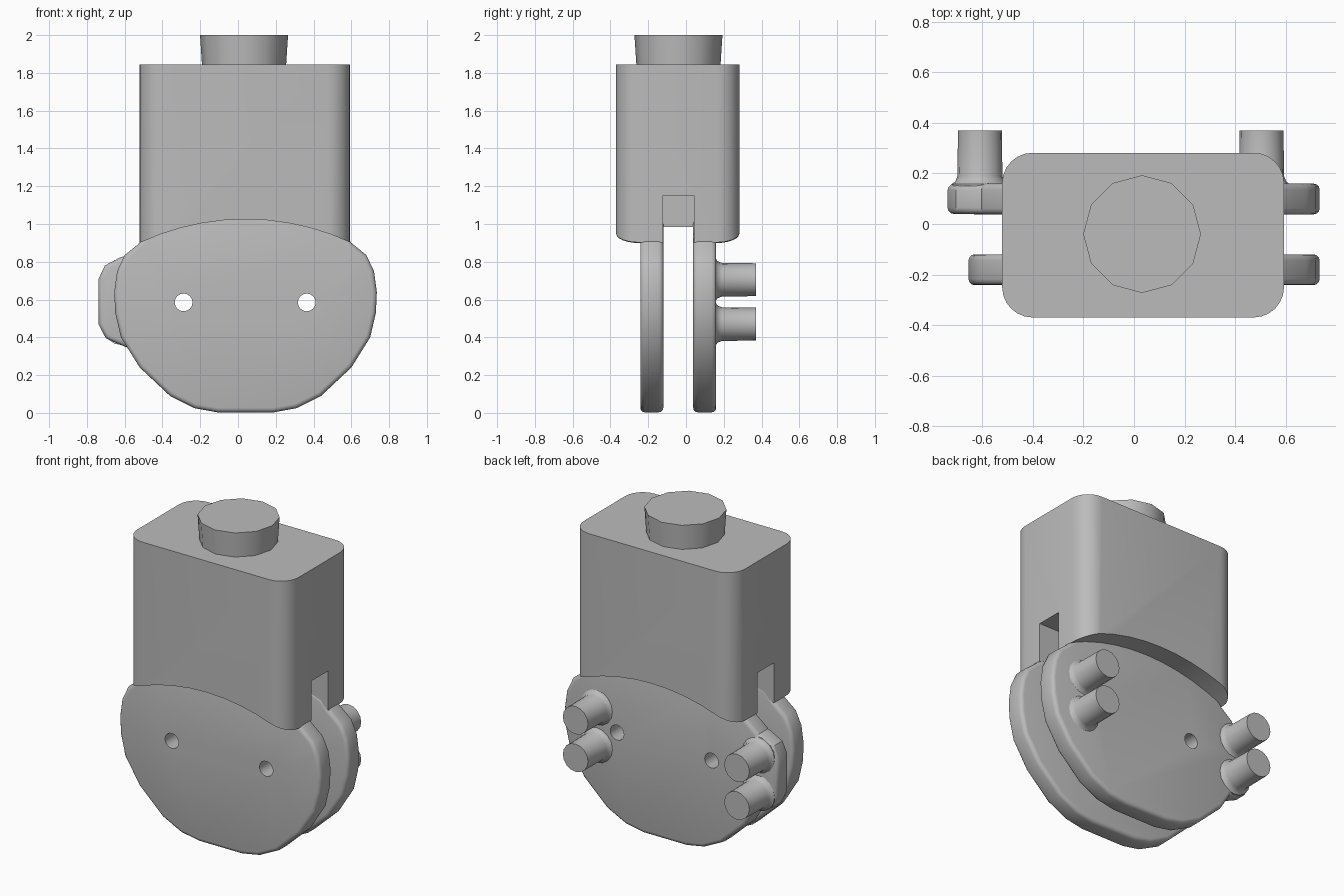
import bpy, bmesh, math
from mathutils import Matrix, Vector

if "Cube" in bpy.data.objects:
    bpy.data.objects.remove(bpy.data.objects["Cube"])

grey = bpy.data.materials.new("plain grey")
grey.use_nodes = True
COLOUR = (0.5, 0.5, 0.5, 1)
grey.diffuse_color = COLOUR
grey.node_tree.nodes["Principled BSDF"].inputs["Base Color"].default_value = COLOUR


def make(name, bm):
    bmesh.ops.recalc_face_normals(bm, faces=bm.faces)
    mesh = bpy.data.meshes.new(name)
    bm.to_mesh(mesh)
    bm.free()
    mesh.materials.append(grey)
    ob = bpy.data.objects.new(name, mesh)
    bpy.context.collection.objects.link(ob)
    return ob


def activate(ob):
    bpy.ops.object.select_all(action="DESELECT")
    ob.select_set(True)
    bpy.context.view_layer.objects.active = ob


def smooth(ob, angle=35):
    activate(ob)
    bpy.ops.object.shade_smooth_by_angle(angle=math.radians(angle))


def prism(name, points, depth):
    """Extrude a closed loop of 3D points along a vector."""
    bm = bmesh.new()
    face = bm.faces.new([bm.verts.new(p) for p in points])
    new = bmesh.ops.extrude_face_region(bm, geom=[face])["geom"]
    bmesh.ops.translate(bm, vec=depth, verts=[v for v in new if isinstance(v, bmesh.types.BMVert)])
    return make(name, bm)


def box(name, x0, x1, y0, y1, z0, z1):
    return prism(name, [(x0, y0, z0), (x1, y0, z0), (x1, y1, z0), (x0, y1, z0)], (0, 0, z1 - z0))


def rod(name, x, z, y0, y1, r, sides):
    ring = [(x + r * math.cos(a), y0, z + r * math.sin(a))
            for a in (2 * math.pi * i / sides for i in range(sides))]
    return prism(name, ring, (0, y1 - y0, 0))


def bevel(ob, width, segments):
    mod = ob.modifiers.new("rounding", "BEVEL")
    mod.width, mod.segments = width, segments
    mod.limit_method, mod.angle_limit = "ANGLE", math.radians(50)
    activate(ob)
    bpy.ops.object.modifier_apply(modifier=mod.name)


def cut(ob, cutters):
    for c in cutters:
        mod = ob.modifiers.new("cut", "BOOLEAN")
        mod.operation, mod.object, mod.solver = "DIFFERENCE", c, "EXACT"
        activate(ob)
        bpy.ops.object.modifier_apply(modifier=mod.name)
        bpy.data.objects.remove(c)


# Main housing: rounded block, arched underside, slot between the plates
X0, X1, Y0, Y1, R = -0.522, 0.594, -0.37, 0.282, 0.12
corners = [(X1 - R, Y1 - R, 0), (X0 + R, Y1 - R, 90), (X0 + R, Y0 + R, 180), (X1 - R, Y0 + R, 270)]
loop = []
for cx, cy, start in corners:
    for i in range(7):
        a = math.radians(start + 15 * i)
        loop.append((cx + R * math.cos(a), cy + R * math.sin(a), 0.9))
housing = prism("housing", loop, (0, 0, 0.945))
cut(housing, [rod("arch_cutter", 0.04, -0.292, -0.6, 0.6, 1.317, 72),
              box("slot_cutter", -0.9, 0.9, -0.122, 0.042, 0.7, 1.15)])
smooth(housing)

# Block that fills the middle of the slot
box("slot_block", -0.3, 0.38, -0.13, 0.05, 0.985, 1.2)

# Round boss on top
bm = bmesh.new()
bmesh.ops.create_cone(bm, cap_ends=True, segments=12, radius1=0.222, radius2=0.233, depth=0.17,
                      matrix=Matrix.Translation((0.032, -0.04, 1.915)))
smooth(make("top_boss", bm))

# Side plates: half outline mirrored about the plate axis
AXIS = 0.04
half = [(0, 1.08), (0.3, 1.04), (0.51, 0.96), (0.56, 0.9), (0.64, 0.835), (0.68, 0.75),
        (0.695, 0.64), (0.69, 0.53), (0.66, 0.4), (0.56, 0.24), (0.4, 0.09), (0.27, 0.025), (0.15, 0.003)]
outline = [(AXIS + x, z) for x, z in half] + [(AXIS - x, z) for x, z in reversed(half[1:])]
for name, y in (("front_plate", -0.242), ("back_plate", 0.038)):
    plate = prism(name, [(x, y, z) for x, z in outline], (0, 0.122, 0))
    mod = plate.modifiers.new("rounding", "BEVEL")
    mod.width, mod.segments = 0.024, 3
    mod.limit_method, mod.angle_limit = "ANGLE", math.radians(60)
    activate(plate)
    bpy.ops.object.modifier_apply(modifier=mod.name)
    cut(plate, [rod("hole_cutter", x, 0.585, -0.5, 0.5, 0.047, 16) for x in (-0.288, 0.364)])
    smooth(plate)

# Ear on the back plate that carries the outer pins
ear_outline = [(-0.48, 0.3), (-0.62, 0.36), (-0.7, 0.395), (-0.738, 0.47), (-0.738, 0.71),
               (-0.705, 0.78), (-0.62, 0.825), (-0.48, 0.85)]
ear = prism("pin_ear", [(x, 0.04, z) for x, z in ear_outline], (0, 0.118, 0))
bevel(ear, 0.024, 3)
smooth(ear)

# Back pins with flared roots
profile = [(0.112, 0.15), (0.112, 0.158), (0.098, 0.167), (0.089, 0.19), (0.087, 0.37)]
SIDES = 16
for side, x in (("right", -0.61), ("left", 0.505)):
    for level, z in (("lower", 0.47), ("upper", 0.705)):
        bm = bmesh.new()
        rings = [[bm.verts.new((x + r * math.cos(2 * math.pi * i / SIDES), y,
                                z + r * math.sin(2 * math.pi * i / SIDES))) for i in range(SIDES)]
                 for r, y in profile]
        for a, b in zip(rings, rings[1:]):
            for i in range(SIDES):
                j = (i + 1) % SIDES
                bm.faces.new((a[i], a[j], b[j], b[i]))
        bm.faces.new(rings[0])
        bm.faces.new(rings[-1])
        smooth(make(f"{side}_{level}_pin", bm), 50)
